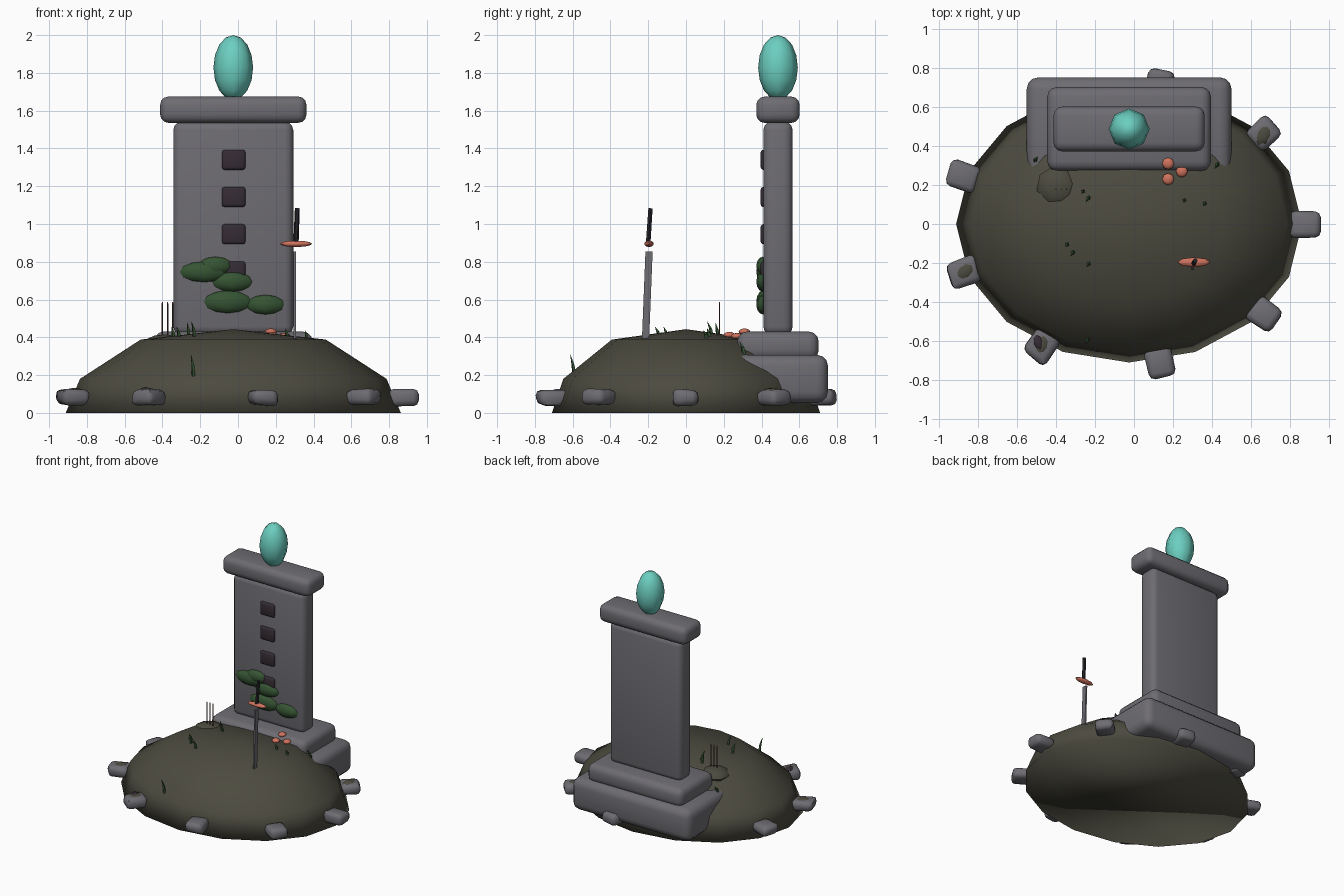
import bpy, bmesh, math, random
from mathutils import Matrix, Vector

if "Cube" in bpy.data.objects:
    bpy.data.objects.remove(bpy.data.objects["Cube"])

random.seed(4)
CX = -0.025          # shared centre line of mound and monument


def material(name, r, g, b):
    m = bpy.data.materials.new(name)
    m.diffuse_color = (r, g, b, 1)
    m.use_nodes = True
    m.node_tree.nodes["Principled BSDF"].inputs["Base Color"].default_value = m.diffuse_color
    return m


STONE = material("grey stone", 0.155, 0.15, 0.168)
EARTH = material("mossy earth", 0.073, 0.07, 0.05)
TEAL = material("teal", 0.15, 0.62, 0.53)
DARK = material("dark recess", 0.036, 0.025, 0.034)
LEAF = material("dark green", 0.036, 0.088, 0.033)
CORAL = material("coral", 0.62, 0.17, 0.11)
WOOD = material("brown incense", 0.1, 0.045, 0.036)
BLACK = material("black wrap", 0.018, 0.016, 0.02)


def finish(bm, name, mat, loc=(0, 0, 0), rot=(0, 0, 0)):
    bmesh.ops.recalc_face_normals(bm, faces=bm.faces)
    me = bpy.data.meshes.new(name)
    bm.to_mesh(me)
    bm.free()
    me.materials.append(mat)
    ob = bpy.data.objects.new(name, me)
    ob.location, ob.rotation_euler = loc, rot
    bpy.context.collection.objects.link(ob)
    return ob


def block(name, mat, size, loc, bevel=0.0, rot=(0, 0, 0), jitter=0.0, segs=3):
    bm = bmesh.new()
    bmesh.ops.create_cube(bm, size=1, matrix=Matrix.Diagonal((*size, 1)))
    for v in bm.verts:
        v.co += Vector([random.uniform(-jitter, jitter) for _ in range(3)])
    if bevel:
        bmesh.ops.bevel(bm, geom=bm.edges[:], offset=bevel, segments=segs,
                        profile=0.5, affect='EDGES')
    return finish(bm, name, mat, loc, rot)


def ellipsoid(name, mat, radii, loc, rot=(0, 0, 0), segs=8, rings=6):
    bm = bmesh.new()
    bmesh.ops.create_uvsphere(bm, u_segments=segs, v_segments=rings, radius=1,
                              matrix=Matrix.Diagonal((*radii, 1)))
    return finish(bm, name, mat, loc, rot)


def rod(name, mat, r1, r2, a, b, sides=6):
    a, b = Vector(a), Vector(b)
    bm = bmesh.new()
    bmesh.ops.create_cone(bm, cap_ends=True, segments=sides, radius1=r1,
                          radius2=r2, depth=(b - a).length)
    turn = (b - a).to_track_quat('Z', 'Y').to_euler()
    return finish(bm, name, mat, (a + b) / 2, turn)


# Mound: rings of an ellipse closed by a low peak and a flat underside
PROFILE = [(1.0, 0.0), (0.915, 0.18), (0.553, 0.388)]
RX, RY, PEAK = 0.887, 0.71, 0.443
bm = bmesh.new()
rings = [[bm.verts.new((CX + RX * r * math.cos(i * math.tau / 16),
                        RY * r * math.sin(i * math.tau / 16), z))
          for i in range(16)] for r, z in PROFILE]
top = bm.verts.new((CX, 0, PEAK))
for i in range(16):
    j = (i + 1) % 16
    for lo, hi in zip(rings, rings[1:]):
        bm.faces.new((lo[i], lo[j], hi[j], hi[i]))
    bm.faces.new((rings[-1][i], rings[-1][j], top))
bm.faces.new(rings[0][::-1])
mound = finish(bm, "mound", EARTH)


def ground(x, y):
    r = math.hypot((x - CX) / RX, y / RY)
    pts = PROFILE + [(0, PEAK)]
    for (r0, z0), (r1, z1) in zip(pts, pts[1:]):
        if r >= r1:
            return z0 + (z1 - z0) * (r0 - r) / (r0 - r1)


# Monument: two plinths, slab, cap and egg finial
MY = 0.487
block("lower_plinth", STONE, (1.05, 0.53, 0.255), (CX, MY, 0.18), 0.06)
block("upper_plinth", STONE, (0.84, 0.43, 0.15), (CX, MY, 0.355), 0.05)
block("slab", STONE, (0.635, 0.155, 1.13), (CX, MY, 0.977), 0.045)
block("cap", STONE, (0.775, 0.23, 0.14), (CX, MY, 1.605), 0.045)
ellipsoid("finial", TEAL, (0.105, 0.105, 0.172), (CX, MY, 1.828), segs=8, rings=8)

# Dark recessed squares down the slab front
for k in range(4):
    block("window", DARK, (0.125, 0.03, 0.106), (CX + 0.002, 0.41, 1.34 - k * 0.197),
          0.014, segs=2)

# Leaf clumps on the slab
for x, z, rx, rz in [(-0.178, 0.747, 0.13, 0.055), (-0.12, 0.777, 0.09, 0.05),
                     (-0.03, 0.695, 0.105, 0.053), (-0.055, 0.588, 0.125, 0.06),
                     (0.145, 0.573, 0.1, 0.052)]:
    ellipsoid("leaf_clump", LEAF, (rx, 0.035, rz), (x, 0.407, z))

# Ring of edge stones, some with a moss patch spilling over the top
for k in range(9):
    a = math.radians(40 * k)
    reach = 0.93 if k == 3 else 1
    x, y = CX + 0.9 * reach * math.cos(a), 0.72 * reach * math.sin(a)
    turn = a + random.uniform(-0.15, 0.15)
    block("edge_stone", STONE, (0.16, 0.14, 0.084), (x, y, 0.083), 0.03,
          (0, 0, turn), 0.008, 2)
    if k in (1, 5, 6):
        ellipsoid("moss_patch", EARTH, (0.072, 0.05, 0.03), (x, y, 0.102),
                  (0, 0.06, turn + 0.4))
    if k == 6:
        ellipsoid("dark_patch", DARK, (0.024, 0.04, 0.012),
                  (x - 0.015, y + 0.015, 0.124), (0, 0, 0.3))

# Sword planted in the mound
block("blade", STONE, (0.012, 0.038, 0.47), (0.3, -0.205, 0.62), 0, (-0.04, 0, 0))
ellipsoid("guard", CORAL, (0.085, 0.025, 0.017), (0.307, -0.196, 0.895))
rod("grip", BLACK, 0.014, 0.013, (0.307, -0.2, 0.9), (0.314, -0.188, 1.083))

# Incense bowl and sticks
ellipsoid("incense_bowl", EARTH, (0.112, 0.112, 0.05), (-0.39, 0.19, 0.365), (0, 0, 0.2))
for x in (-0.4, -0.373, -0.346):
    rod("incense_stick", WOOD, 0.004, 0.004, (x, 0.178, 0.39), (x, 0.178, 0.58), 5)
    rod("ember", CORAL, 0.004, 0.003, (x, 0.178, 0.58), (x, 0.178, 0.586), 5)

# Coral offerings before the plinth
for x, y, z in [(0.175, 0.31, 0.43), (0.175, 0.23, 0.412), (0.245, 0.27, 0.406)]:
    ellipsoid("offering", CORAL, (0.031, 0.031, 0.017), (x, y, z))

# Grass blades: two tapering segments that bend over
for x, y, h in [(-0.34, -0.1, 0.05), (-0.31, -0.14, 0.05), (-0.23, -0.2, 0.07),
                (-0.26, 0.17, 0.07), (-0.235, -0.59, 0.1), (-0.23, 0.14, 0.07),
                (0.26, 0.125, 0.04), (0.365, 0.11, 0.04), (0.43, 0.31, 0.06),
                (-0.51, 0.32, 0.05)]:
    z = ground(x, y)
    lean = random.choice((-1, 1)) * random.uniform(0.008, 0.018)
    mid = (x + lean * 0.3, y + lean * 0.6, z + h * 0.45)
    rod("grass_blade", LEAF, 0.011, 0.009, (x, y, z - 0.02), mid, 4)
    rod("grass_tip", LEAF, 0.009, 0.001, mid, (x + lean, y + lean * 1.6, z + h), 4)

# Smooth rounded parts and keep hard edges; the mound is smooth all over
bpy.ops.object.select_all(action='SELECT')
mound.select_set(False)
bpy.context.view_layer.objects.active = bpy.context.selected_objects[0]
bpy.ops.object.shade_smooth_by_angle(angle=math.radians(50))
for p in mound.data.polygons:
    p.use_smooth = True
